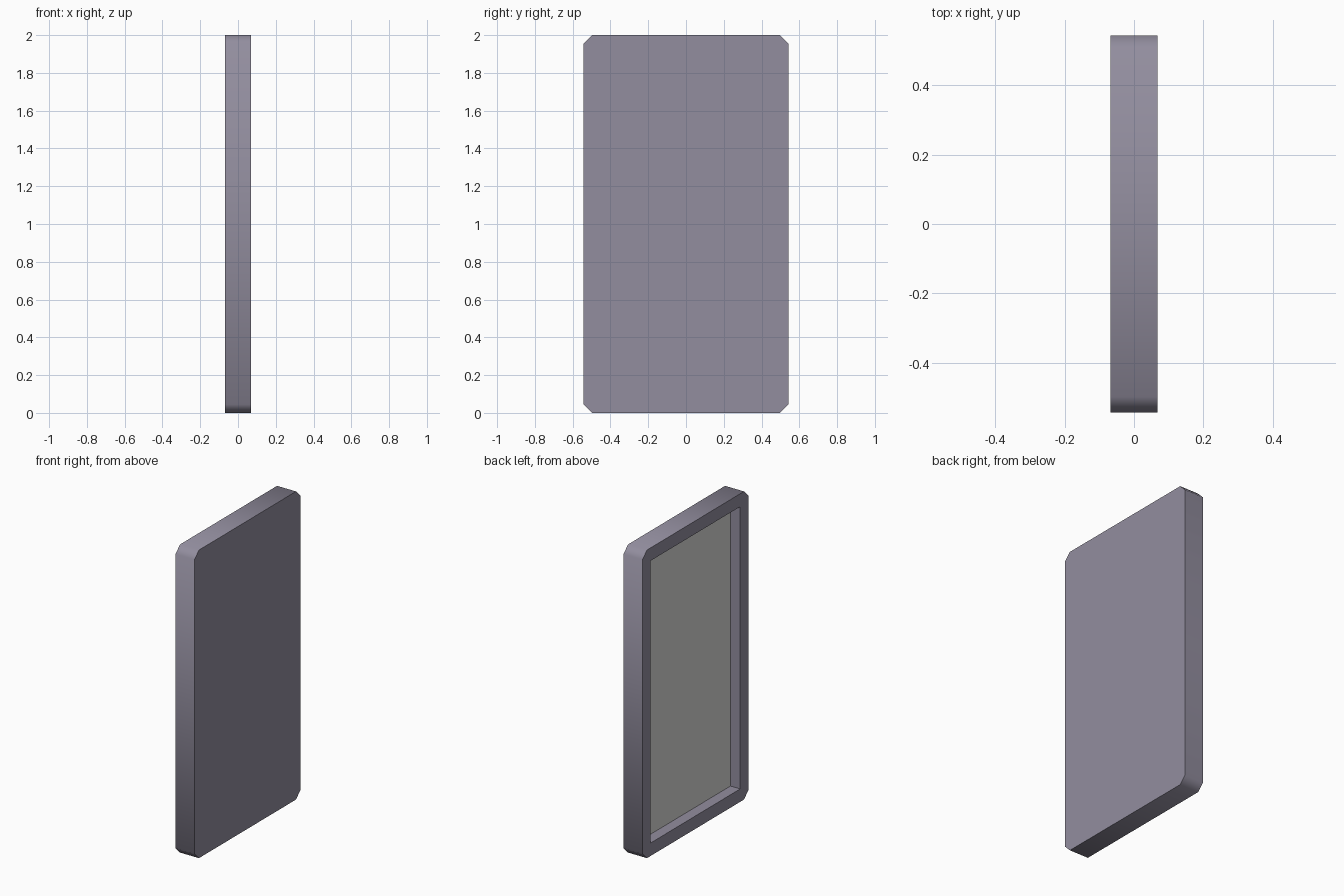
import bpy
import bmesh
import math

cube = bpy.data.objects.get("Cube")
if cube:
    bpy.data.objects.remove(cube, do_unlink=True)

HALF_X, HALF_Y, HEIGHT = 0.068, 0.543, 2.0
CUT = 0.045       # corner chamfer
BORDER = 0.084    # frame width around the recess
DEPTH = 0.07      # recess depth


def material(name, colour):
    mat = bpy.data.materials.new(name)
    mat.use_nodes = True
    mat.diffuse_color = (*colour, 1)
    shader = mat.node_tree.nodes["Principled BSDF"]
    shader.inputs["Base Color"].default_value = (*colour, 1)
    shader.inputs["Roughness"].default_value = 0.8
    return mat


frame_mat = material("lavender grey casing", (0.29, 0.27, 0.345))
screen_mat = material("light grey screen", (0.69, 0.69, 0.67))

bm = bmesh.new()

# Casing: a slab with its four long corners chamfered
bmesh.ops.create_cube(bm, size=1)
for v in bm.verts:
    v.co.x *= 2 * HALF_X
    v.co.y *= 2 * HALF_Y
    v.co.z = (v.co.z + 0.5) * HEIGHT
corners = [e for e in bm.edges if abs(e.verts[0].co.x - e.verts[1].co.x) > HALF_X]
bmesh.ops.bevel(bm, geom=corners, offset=CUT, segments=1, affect="EDGES")

# Open side: replace the face with a square-cornered border and recess
bm.normal_update()
bm.faces.remove(next(f for f in bm.faces if f.normal.x < -0.9))
outer = [e for e in bm.edges if e.is_boundary]


def ring(x):
    y, low, high = HALF_Y - BORDER, BORDER, HEIGHT - BORDER
    return [bm.verts.new((x, a, b)) for a, b in
            ((-y, low), (y, low), (y, high), (-y, high))]


lip, floor = ring(-HALF_X), ring(-HALF_X + DEPTH)
inner = [bm.edges.new((lip[i], lip[i - 1])) for i in range(4)]
bmesh.ops.triangle_fill(bm, edges=outer + inner, use_beauty=True,
                        normal=(-1, 0, 0))
for i in range(4):
    bm.faces.new((lip[i], lip[i - 1], floor[i - 1], floor[i]))

# Screen: the floor of the recess
screen = bm.faces.new(floor)
screen.material_index = 1
bmesh.ops.recalc_face_normals(bm, faces=bm.faces)

mesh = bpy.data.meshes.new("screen_panel")
bm.to_mesh(mesh)
bm.free()
mesh.materials.append(frame_mat)
mesh.materials.append(screen_mat)
panel = bpy.data.objects.new("screen_panel", mesh)
bpy.context.collection.objects.link(panel)

# Rim shades smoothly around the chamfers, all square edges stay sharp
bpy.ops.object.select_all(action="DESELECT")
panel.select_set(True)
bpy.context.view_layer.objects.active = panel
bpy.ops.object.shade_smooth_by_angle(angle=math.radians(50))
